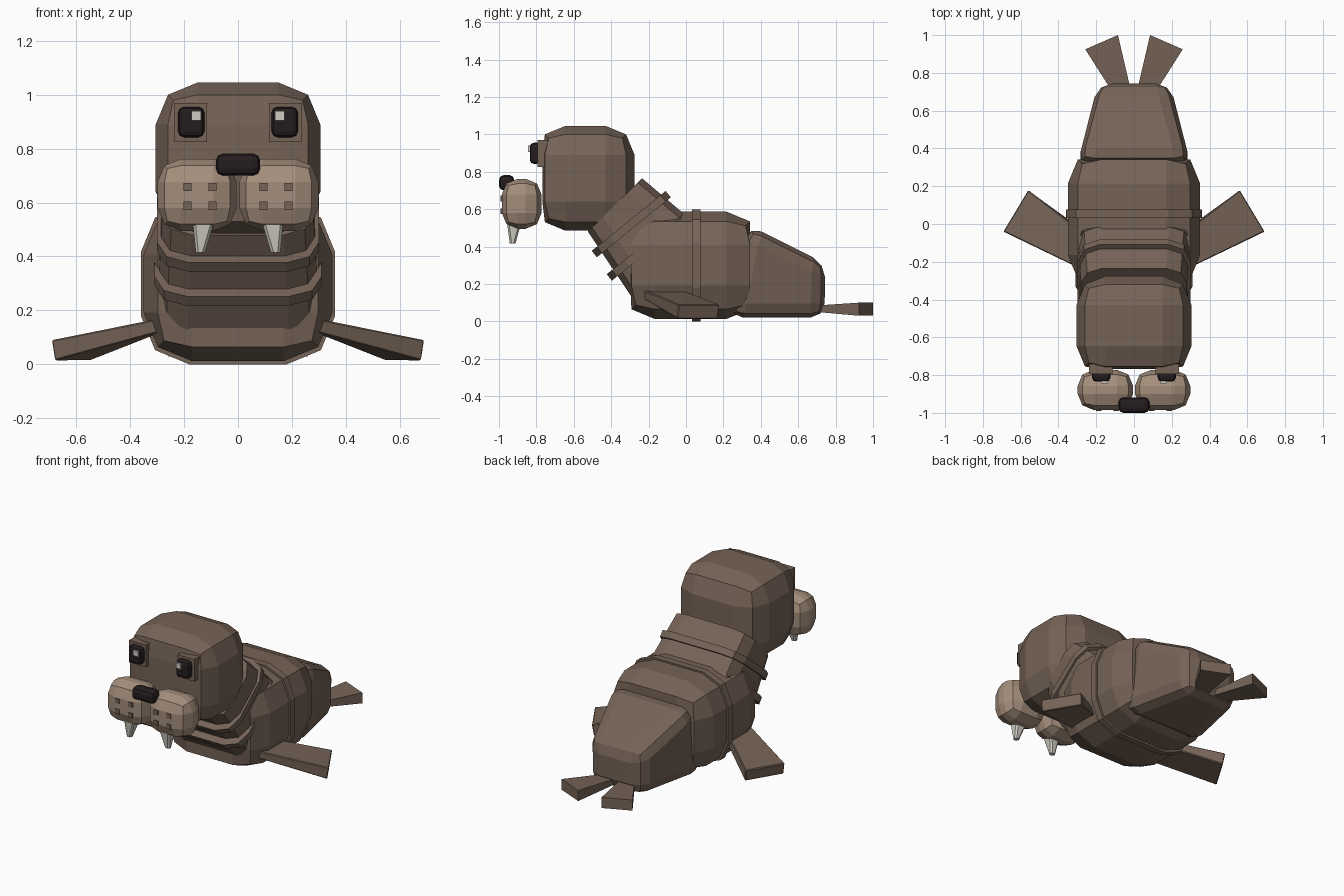
import bpy
import bmesh
from mathutils import Vector

default_cube = bpy.data.objects.get("Cube")
if default_cube:
    bpy.data.objects.remove(default_cube, do_unlink=True)


def make_material(name, red, green, blue):
    material = bpy.data.materials.new(name)
    material.use_nodes = True
    colour = (red, green, blue, 1)
    material.diffuse_color = colour
    material.node_tree.nodes["Principled BSDF"].inputs["Base Color"].default_value = colour
    return material


brown = make_material("brown hide", 0.18, 0.125, 0.094)
tan = make_material("tan muzzle", 0.37, 0.27, 0.2)
black = make_material("dark nose and eyes", 0.018, 0.012, 0.013)
ivory = make_material("ivory", 0.62, 0.6, 0.54)


def section(bottom, top, left, right=None):
    """Four-point ring between two (y, z) points, spanning left to right in x."""
    right = -left if right is None else right
    return [(right, *bottom), (left, *bottom), (left, *top), (right, *top)]


def solid(name, start, end, material, bevel=0, along=False, segments=2, flat=None):
    """Six-sided block between two rings; along bevels only the lengthwise edges."""
    bm = bmesh.new()
    a = [bm.verts.new(p) for p in start]
    b = [bm.verts.new(p) for p in end]
    bm.faces.new(a)
    bm.faces.new(b[::-1])
    for i in range(4):
        j = (i + 1) % 4
        bm.faces.new((a[j], a[i], b[i], b[j]))
    if bevel:
        edges = list(bm.edges)
        if along:
            edges = [e for e in edges if (e.verts[0] in a) != (e.verts[1] in a)]
        bmesh.ops.bevel(bm, geom=edges, offset=bevel, offset_type='OFFSET',
                        segments=segments, profile=0.5, affect='EDGES', clamp_overlap=True)
    if flat:
        for v in bm.verts:
            v.co.y = min(max(v.co.y, flat[0]), flat[1])
    bmesh.ops.recalc_face_normals(bm, faces=bm.faces)
    mesh = bpy.data.meshes.new(name)
    bm.to_mesh(mesh)
    bm.free()
    mesh.materials.append(material)
    obj = bpy.data.objects.new(name, mesh)
    bpy.context.collection.objects.link(obj)
    return obj


def block(name, x, y, z, material, **options):
    """Upright block from (low, high) ranges."""
    rings = [section((depth, z[0]), (depth, z[1]), x[1], x[0]) for depth in y]
    return solid(name, *rings, material, **options)


def pair(name, start, end, material, **options):
    """Build a part on the left and its mirror image on the right."""
    for side, sign in (("left", 1), ("right", -1)):
        rings = [[(sign * x, y, z) for x, y, z in ring] for ring in (start, end)]
        solid(side + "_" + name, *rings, material, **options)


def block_pair(name, x, y, z, material, **options):
    rings = [section((depth, z[0]), (depth, z[1]), x[1], x[0]) for depth in y]
    pair(name, *rings, material, **options)


# Torso, with its ends cut flat
block("torso", (-0.35, 0.35), (-0.345, 0.395), (0.012, 0.587), brown,
      bevel=0.18, flat=(-0.295, 0.345))
block("torso_fold", (-0.36, 0.36), (0.033, 0.077), (0, 0.597), brown,
      bevel=0.18, along=True)

# Tapering hindquarters
solid("hindquarters", section((0.23, 0.02), (0.335, 0.515), 0.3),
      section((0.74, 0.02), (0.745, 0.31), 0.19), brown, bevel=0.075)

# Leaning neck and its two skin folds
solid("neck", section((-0.27, 0.1), (0.03, 0.54), 0.3),
      section((-0.525, 0.48), (-0.235, 0.765), 0.28), brown, bevel=0.11, along=True)
lean = Vector((-0.62, 0.78)) * 0.022
for name, low, high, width in (("upper_neck_fold", (-0.49, 0.36), (-0.095, 0.68), 0.3),
                               ("lower_neck_fold", (-0.41, 0.235), (0, 0.56), 0.31)):
    low, high = Vector(low), Vector(high)
    solid(name, section(low - lean, high - lean, width),
          section(low + lean, high + lean, width), brown, bevel=0.12, along=True)

# Head with a flat face
block("head", (-0.305, 0.305), (-0.8, -0.275), (0.485, 1.045), brown,
      bevel=0.155, flat=(-0.768, 0))

# Eyes
block_pair("eye_socket", (0.115, 0.238), (-0.795, -0.74), (0.825, 0.97), brown)
block_pair("eye", (0.125, 0.222), (-0.835, -0.775), (0.842, 0.955), black, bevel=0.022)
block_pair("eye_glint", (0.138, 0.173), (-0.844, -0.83), (0.905, 0.94), ivory)

# Muzzle, whisker spots and nose
block_pair("muzzle", (0.005, 0.298), (-0.985, -0.772), (0.495, 0.762), tan, bevel=0.085)
for row, height in (("upper", 0.657), ("lower", 0.588)):
    for column, across in (("inner", 0.094), ("outer", 0.187)):
        block_pair(row + "_" + column + "_whisker_spot", (across - 0.015, across + 0.015),
                   (-0.991, -0.97), (height - 0.015, height + 0.015), brown)
block("nose", (-0.082, 0.082), (-1, -0.918), (0.7, 0.782), black, bevel=0.026)

# Tusks
tusk_top = [(0.088, -0.957, 0.53), (0.168, -0.957, 0.53),
            (0.168, -0.88, 0.53), (0.088, -0.88, 0.53)]
tusk_tip = [(0.122, -0.942, 0.415), (0.157, -0.942, 0.415),
            (0.157, -0.912, 0.415), (0.122, -0.912, 0.415)]
pair("tusk", tusk_top, tusk_tip, ivory, bevel=0.01, along=True, segments=1)

# Front flippers, sloping out to the ground
root = [(0.27, -0.235, 0.125), (0.27, -0.03, 0.125), (0.29, -0.03, 0.17), (0.29, -0.235, 0.17)]
tip = [(0.68, -0.045, 0.014), (0.55, 0.17, 0.014), (0.56, 0.18, 0.09), (0.692, -0.04, 0.09)]
pair("front_flipper", root, tip, brown, bevel=0.005, segments=1)

# Tail flippers, flaring backwards
root = [(0.015, 0.7, 0.05), (0.115, 0.7, 0.05), (0.115, 0.7, 0.085), (0.015, 0.7, 0.085)]
tip = [(0.085, 1, 0.03), (0.258, 0.925, 0.03), (0.258, 0.925, 0.1), (0.085, 1, 0.1)]
pair("tail_flipper", root, tip, brown)
